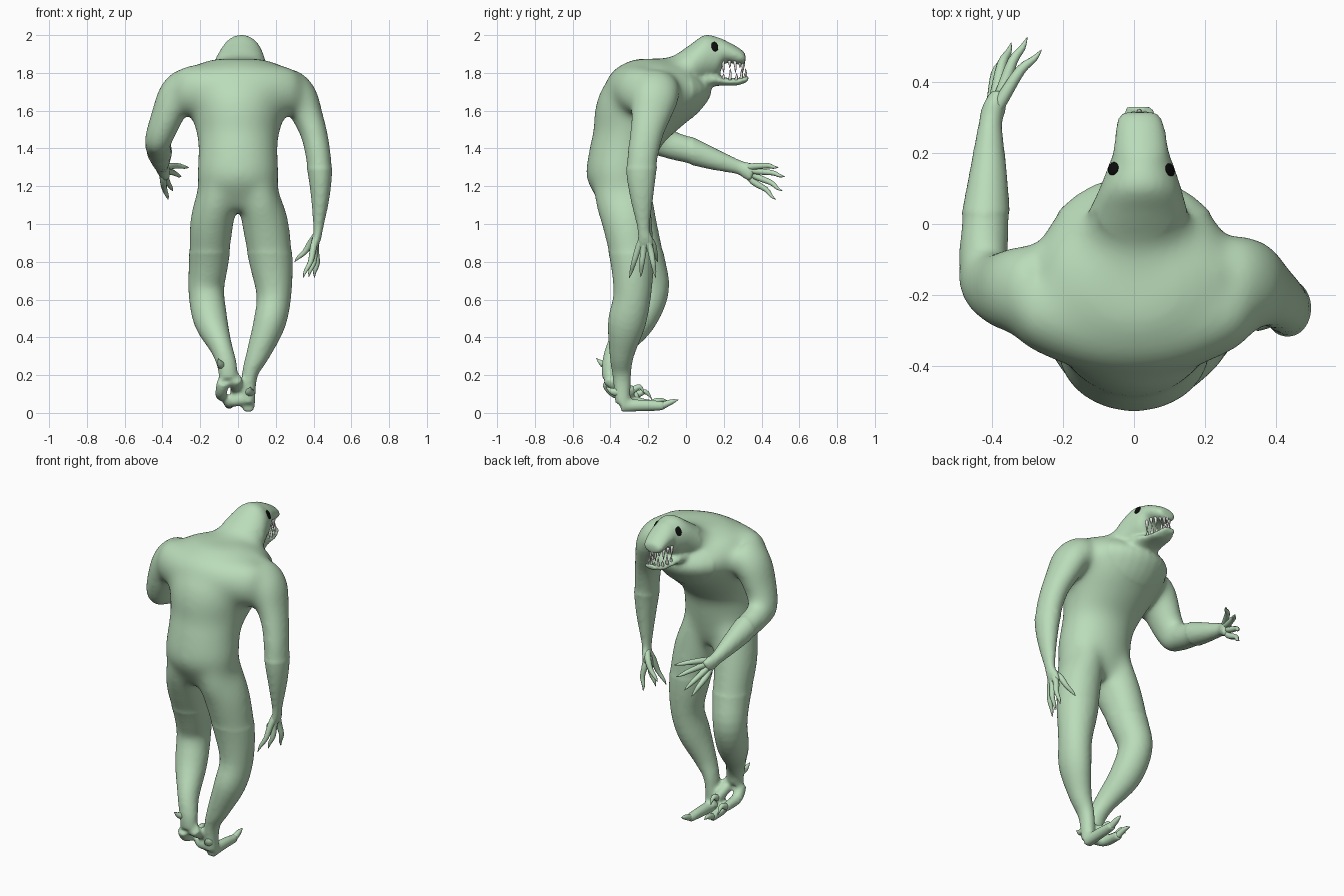
import bpy, bmesh, math
from mathutils import Vector

def material(name, rgb):
    m = bpy.data.materials.new(name)
    m.diffuse_color = (*rgb, 1)
    return m

GREEN = material("pale green skin", (0.49, 0.71, 0.49))
WHITE = material("tooth white", (0.85, 0.85, 0.82))
BLACK = material("eye black", (0.004, 0.004, 0.004))

def spline(rows, steps):
    """Catmull-Rom through rows of (x, y, z, radius_u, radius_v)."""
    out, n = [], len(rows)
    for i in range(n - 1):
        p0, p1, p2, p3 = (rows[max(i - 1, 0)], rows[i], rows[i + 1], rows[min(i + 2, n - 1)])
        for s in range(steps):
            t = s / steps
            out.append([0.5 * (2 * b + (c - a) * t + (2 * a - 5 * b + 4 * c - d) * t * t
                               + (3 * b - a - 3 * c + d) * t ** 3)
                        for a, b, c, d in zip(p0, p1, p2, p3)])
    return out + [list(rows[-1])]

def tube(bm, rows, axis=None, sides=24, steps=4, ref=(1, 0, 0)):
    """Closed loft of ellipses; rings face along the path or a fixed axis."""
    rows = spline(rows, steps)
    pts = [Vector(r[:3]) for r in rows]
    rings = []
    for i, r in enumerate(rows):
        t = Vector(axis) if axis else (pts[min(i + 1, len(pts) - 1)] - pts[max(i - 1, 0)]).normalized()
        u = Vector(ref)
        u = (u - t * u.dot(t)).normalized()
        v = t.cross(u)
        ru, rv = max(r[3], 0.001), max(r[4], 0.001)
        rings.append([bm.verts.new(pts[i] + u * ru * math.cos(a) + v * rv * math.sin(a))
                      for a in (2 * math.pi * k / sides for k in range(sides))])
    for a, b in zip(rings, rings[1:]):
        for j in range(sides):
            k = (j + 1) % sides
            bm.faces.new((a[j], a[k], b[k], b[j]))
    bm.faces.new(rings[0][::-1])
    bm.faces.new(rings[-1])

def finish(bm, name, mat):
    bmesh.ops.recalc_face_normals(bm, faces=bm.faces[:])
    me = bpy.data.meshes.new(name)
    bm.to_mesh(me)
    bm.free()
    for p in me.polygons:
        p.use_smooth = True
    me.materials.append(mat)
    ob = bpy.data.objects.new(name, me)
    bpy.context.collection.objects.link(ob)
    return ob

body = bmesh.new()

# torso, hunched forward
tube(body, [(0, y, z, a, b) for z, y, a, b in (
    (1.07, -.325, .13, .1), (1.14, -.335, .195, .14), (1.25, -.35, .217, .18), (1.4, -.325, .21, .187),
    (1.5, -.265, .225, .225), (1.6, -.205, .258, .28), (1.7, -.16, .285, .295), (1.78, -.155, .275, .24),
    (1.84, -.17, .23, .175), (1.875, -.18, .12, .09))], axis=(0, 0, 1), sides=32)

# broad shoulder blades across the back
tube(body, [(x, y, z, a, b) for x, y, z, a, b in (
    (-.345, -.235, 1.69, .06, .07), (-.3, -.245, 1.705, .105, .125), (-.15, -.26, 1.71, .15, .14),
    (0, -.27, 1.71, .16, .15), (.15, -.26, 1.71, .15, .14), (.3, -.24, 1.7, .105, .12),
    (.345, -.225, 1.68, .06, .07))], axis=(1, 0, 0), ref=(0, 1, 0))

# neck, skull and upper jaw
tube(body, [(x, y, z, a, b) for y, x, z, a, b in (
    (-.2, 0, 1.71, .21, .16), (-.08, 0, 1.755, .18, .13), (.02, .01, 1.82, .145, .128),
    (.1, .018, 1.875, .115, .126), (.17, .02, 1.885, .09, .103), (.205, .02, 1.912, .078, .062),
    (.28, .017, 1.888, .068, .045), (.315, .015, 1.875, .05, .028))], axis=(0, 1, 0), sides=32)

# lower jaw
tube(body, [(.015, y, z, a, b) for y, z, a, b in (
    (.05, 1.75, .11, .07), (.14, 1.765, .09, .04), (.2, 1.755, .075, .022),
    (.27, 1.753, .062, .02), (.33, 1.77, .04, .016))], axis=(0, 1, 0))

# hanging arm
tube(body, [(.18, -.16, 1.72, .1, .1), (.27, -.155, 1.725, .1, .125), (.33, -.165, 1.67, .095, .13),
            (.365, -.185, 1.58, .085, .112), (.405, -.21, 1.47, .074, .092), (.43, -.235, 1.32, .069, .085),
            (.436, -.235, 1.16, .052, .065), (.425, -.225, .98, .027, .034), (.415, -.215, .92, .024, .042),
            (.4, -.21, .87, .017, .047)])

# raised arm: upper arm, then forearm and palm
tube(body, [(-.18, -.18, 1.72, .1, .1), (-.27, -.18, 1.73, .1, .125), (-.33, -.185, 1.68, .097, .125),
            (-.375, -.185, 1.57, .088, .11), (-.418, -.165, 1.46, .078, .09), (-.425, -.13, 1.41, .066, .07),
            (-.424, -.1, 1.385, .03, .03)])
tube(body, [(-.422, -.2, 1.47, .03, .03), (-.424, -.15, 1.445, .062, .07), (-.424, -.09, 1.42, .073, .08),
            (-.418, 0, 1.395, .071, .075), (-.41, .14, 1.345, .054, .058), (-.404, .28, 1.3, .034, .038),
            (-.395, .32, 1.285, .034, .045), (-.38, .36, 1.265, .026, .048)])

# standing leg and trailing leg, starting inside the hips
tube(body, [(.1, -.345, 1.27, .09, .14), (.115, -.335, 1.14, .108, .15), (.145, -.31, 1.0, .125, .135),
            (.175, -.285, .8, .115, .115), (.19, -.285, .62, .092, .1), (.165, -.315, .47, .085, .1),
            (.105, -.34, .31, .062, .066), (.062, -.34, .2, .042, .05), (.055, -.335, .05, .036, .04)])
tube(body, [(-.1, -.345, 1.27, .09, .14), (-.115, -.325, 1.14, .108, .15), (-.14, -.285, 1.0, .117, .135),
            (-.155, -.22, .8, .105, .11), (-.168, -.19, .65, .095, .1), (-.145, -.25, .49, .09, .09),
            (-.09, -.355, .35, .06, .066), (-.06, -.395, .26, .053, .05), (-.05, -.405, .18, .05, .04)])

# toes: heel, ball and front of each
TOES = [[(.055, -.345, .035), (.055, -.24, .04), (.06, -.11, .037)],
        [(.045, -.34, .075), (-.04, -.31, .06), (-.045, -.18, .045)],
        [(-.08, -.42, .165), (-.09, -.37, .105), (-.09, -.25, .09)],
        [(-.01, -.42, .185), (-.012, -.36, .14), (-.015, -.27, .115)]]
for toe in TOES:
    tube(body, [(*p, r, r) for p, r in zip(toe, (.034, .032, .026))], sides=16)

# fuse the parts into one skin
ob = finish(body, "body", GREEN)
rem = ob.modifiers.new("fuse", 'REMESH')
rem.mode, rem.voxel_size, rem.use_smooth_shade = 'VOXEL', 0.011, True
smo = ob.modifiers.new("soften", 'SMOOTH')
smo.factor, smo.iterations = 0.5, 8
ev = ob.evaluated_get(bpy.context.evaluated_depsgraph_get())
skin = bpy.data.meshes.new_from_object(ev)
ob.modifiers.clear()
ob.data = skin

# blend hips, shoulders and elbow more strongly than head and feet
bm = bmesh.new()
bm.from_mesh(skin)
soft = [v for v in bm.verts if .85 < v.co.z < 1.9 and v.co.y < .03
        and not (v.co.x > .35 and v.co.z < 1.3)]
for _ in range(45):
    bmesh.ops.smooth_vert(bm, verts=soft, factor=.5, use_axis_x=True, use_axis_y=True, use_axis_z=True)
bm.to_mesh(skin)
bm.free()

# long clawed fingers, from palm to tip
def fingers(name, wrist, bases, tips, bulge):
    bm = bmesh.new()
    for b, t in zip(bases, tips):
        w, b, t = Vector(wrist), Vector(b), Vector(t)
        mid = b.lerp(t, .5) + Vector(bulge)
        tube(bm, [(*w, .018, .018), (*b, .018, .018), (*mid, .014, .014),
                  (*b.lerp(t, .8), .009, .009), (*t, .001, .001)], sides=10, steps=3)
    finish(bm, name, GREEN)

fingers("hanging_hand_fingers", (.42, -.22, .95),
        [(.4, -.25, .88), (.405, -.225, .87), (.41, -.19, .87), (.385, -.18, .9)],
        [(.345, -.3, .715), (.375, -.24, .72), (.405, -.16, .715), (.3, -.15, .8)], (.012, 0, .003))
fingers("raised_hand_fingers", (-.4, .3, 1.295),
        [(-.365, .36, 1.305), (-.37, .375, 1.28), (-.385, .375, 1.25), (-.395, .355, 1.225)],
        [(-.26, .49, 1.3), (-.3, .525, 1.25), (-.345, .51, 1.175), (-.37, .475, 1.13)], (-.006, .008, .006))

# toe claws and heel spurs
claws = bmesh.new()
for toe, (dx, dy, dz) in zip(TOES, ((0, .07, .033), (-.01, .08, .02), (0, .07, -.02), (0, .05, -.015))):
    p = Vector(toe[2]) - Vector((0, .02, 0))
    tube(claws, [(*p, .02, .02), (p.x + dx * .5, p.y + .02 + dy * .5, p.z + .022, .014, .014),
                 (p.x + dx, p.y + .02 + dy, p.z + dz, .001, .001)], sides=10)
for a, b in (((.06, -.35, .11), (.065, -.425, .14)), ((-.08, -.4, .25), (-.105, -.475, .29))):
    m = Vector(a).lerp(Vector(b), .55) - Vector((0, 0, .012))
    tube(claws, [(*a, .028, .028), (*m, .018, .018), (*b, .001, .001)], sides=10)
finish(claws, "toe_claws", GREEN)

# teeth around both jaws, long fangs between short ones
teeth = bmesh.new()
for z, way, depth, width, odd in ((1.865, -1, .108, .056, 0), (1.758, 1, .118, .052, 1)):
    for i in range(11):
        a = math.radians(-90 + 18 * i)
        x, y = .015 + width * math.sin(a), .195 + depth * math.cos(a)
        length = .066 if i % 2 == odd else .04
        tube(teeth, [(x, y, z, .0095, .0095), (x, y + .004, z + way * length * .6, .006, .006),
                     (x, y + .002, z + way * length, .001, .001)], sides=8, steps=2)
finish(teeth, "teeth", WHITE)

# flat oval eyes set on the skin
for name, x in (("left_eye", -.07), ("right_eye", .125)):
    hit, loc, nor, _ = ob.closest_point_on_mesh(Vector((x, .16, 1.95)))
    bm = bmesh.new()
    bmesh.ops.create_uvsphere(bm, u_segments=20, v_segments=12, radius=1)
    eye = finish(bm, name, BLACK)
    eye.scale = (.019, .028, .006)
    eye.rotation_euler = nor.to_track_quat('Z', 'Y').to_euler()
    eye.location = loc
